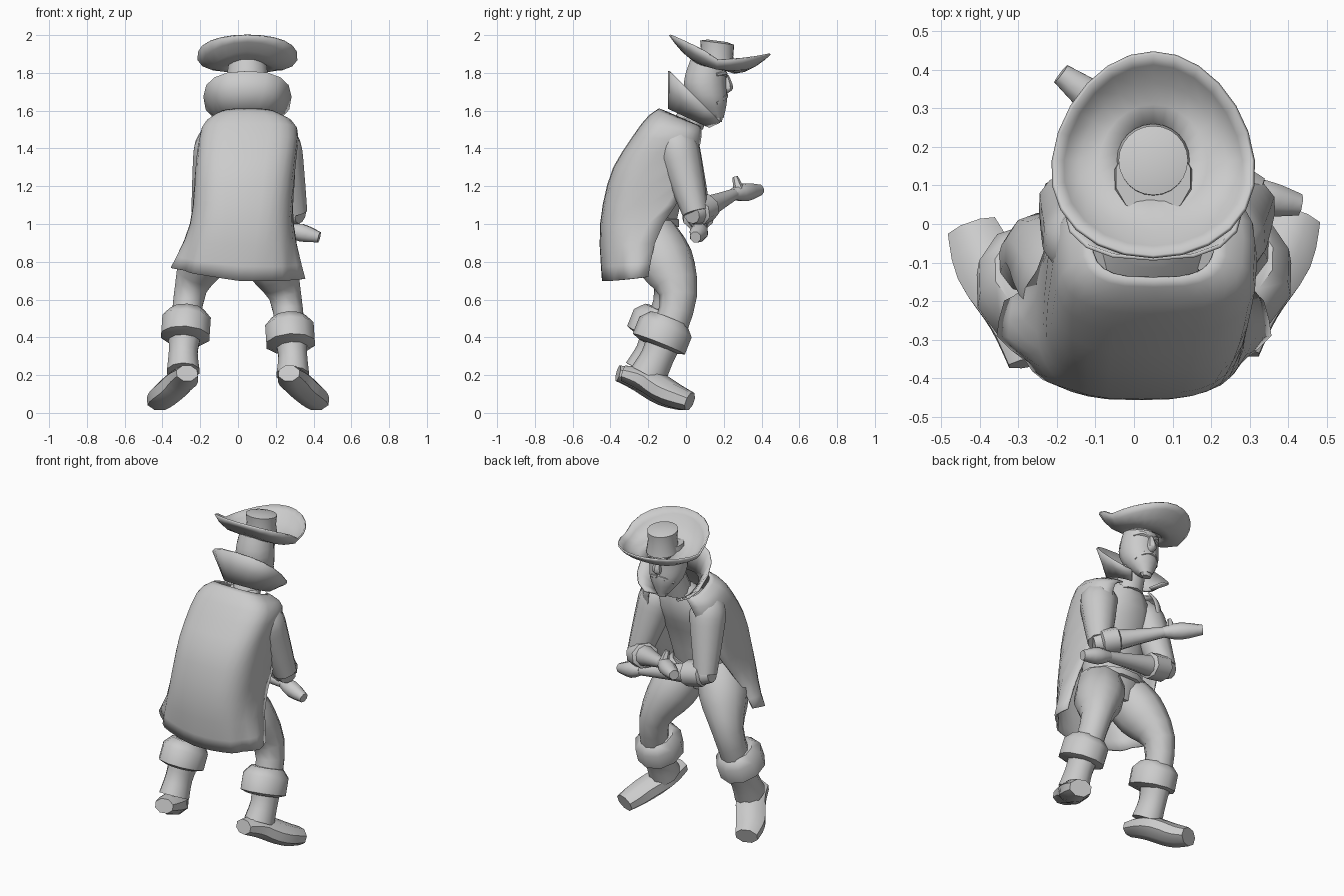
import bpy, bmesh, math
from mathutils import Vector

old = bpy.data.objects.get("Cube")
if old:
    bpy.data.objects.remove(old, do_unlink=True)

grey = bpy.data.materials.new("plain grey")
grey.use_nodes = True
tone = (.6, .6, .6, 1)
grey.diffuse_color = tone
grey.node_tree.nodes["Principled BSDF"].inputs["Base Color"].default_value = tone

UP, FRONT = Vector((0, 0, 1)), Vector((0, 1, 0))
MIDDLE = .05  # the head leans slightly towards the left


def skin(name, rings, closed=True, caps=True, thickness=0):
    """Bridge a list of point rings into one smooth object."""
    bm = bmesh.new()
    rows = [[bm.verts.new(point) for point in ring] for ring in rings]
    count = len(rows[0])
    for lower, upper in zip(rows, rows[1:]):
        for i in range(count if closed else count - 1):
            j = (i + 1) % count
            bm.faces.new((lower[i], lower[j], upper[j], upper[i]))
    if caps:
        bm.faces.new(rows[0][::-1])
        bm.faces.new(rows[-1])
    bmesh.ops.recalc_face_normals(bm, faces=bm.faces)
    mesh = bpy.data.meshes.new(name)
    bm.to_mesh(mesh)
    bm.free()
    mesh.materials.append(grey)
    obj = bpy.data.objects.new(name, mesh)
    bpy.context.collection.objects.link(obj)
    if thickness:
        modifier = obj.modifiers.new("thickness", "SOLIDIFY")
        modifier.thickness, modifier.offset = thickness, 0
    bpy.ops.object.select_all(action="DESELECT")
    obj.select_set(True)
    bpy.context.view_layer.objects.active = obj
    bpy.ops.object.shade_smooth_by_angle(angle=math.radians(50))


def flowing(keys, steps=3):
    """Resample key tuples along a smooth curve through all of them."""
    result = []
    last = len(keys) - 1
    for k in range(last):
        before, after = keys[max(k - 1, 0)], keys[min(k + 2, last)]
        for step in range(steps):
            t = step / steps
            row = []
            for p, a, b, q in zip(before, keys[k], keys[k + 1], after):
                leave, arrive = (b - p) / 2, (q - a) / 2
                bend = t * (t - 1) * (leave * (t - 1) + arrive * t)
                row.append(a + (b - a) * t * t * (3 - 2 * t) + bend)
            result.append(tuple(row))
    return result + [keys[-1]]


def tube(name, keys, ref=None, flat=1, sides=10, steps=3):
    """Loft ellipses along (x, y, z, radius) keys; level rings without ref."""
    stations = flowing(keys, steps)
    points = [Vector(s[:3]) for s in stations]
    rings = []
    for k, point in enumerate(points):
        across, along = Vector((1, 0, 0)), FRONT
        if ref:
            ahead = points[min(k + 1, len(points) - 1)] - points[max(k - 1, 0)]
            across = ahead.cross(ref).normalized()
            along = across.cross(ahead).normalized()
        radius = stations[k][3]
        ring = []
        for i in range(sides):
            a = math.tau * (i + .5) / sides
            ring.append(point + radius * (across * math.cos(a) + along * flat * math.sin(a)))
        rings.append(ring)
    skin(name, rings)


def band(name, start, end, radius, ref=None, flat=1, sides=10, bevel=.1):
    """A folded cuff or belt with bevelled rims between two points."""
    start, end = Vector(start), Vector(end)
    keys = [(*start.lerp(end, t), radius * r)
            for t, r in ((0, .7), (bevel, 1), (.9, 1), (1, .7))]
    tube(name, keys, ref, flat, sides, steps=1)


def boxy(angle, power):
    """A rounded-square direction."""
    c, s = math.cos(angle), math.sin(angle)
    return math.copysign(abs(c) ** power, c), math.copysign(abs(s) ** power, s)


def leg(label, side, back, lift):
    """One trouser leg and boot; the right one stands a little further back."""
    def place(x, y, z, *radius):
        return (side * x, y - back, z + lift, *radius)

    tube(label + "_trouser_leg", [place(.09, -.2, .96, .13), place(.17, -.11, .8, .14),
                                  place(.25, -.04, .62, .09), place(.28, -.1, .4, .08)],
         FRONT, flat=1.1)
    band(label + "_boot_cuff", place(.27, -.09, .5), place(.28, -.15, .35), .135, FRONT, 1.1,
         bevel=.3)
    lift /= 2
    tube(label + "_boot_shaft", [place(.28, -.11, .4, .09), place(.29, -.15, .3, .08),
                                 place(.29, -.2, .2, .09)], FRONT, flat=1.1)
    lift = 0
    tube(label + "_boot_foot", [place(.27, -.33, .21, .06), place(.3, -.2, .17, .09),
                                place(.38, -.08, .1, .09), place(.42, .02, .06, .07)],
         UP, flat=.75, sides=8)


def arm(label, shoulder, elbow, wrist, tip):
    """Sleeve, rolled cuff, forearm and hand strung between four joints."""
    shoulder, elbow, wrist, tip = map(Vector, (shoulder, elbow, wrist, tip))

    def between(a, b, *rows):
        return [(*a.lerp(b, t), radius) for t, radius in rows]

    tube(label + "_sleeve", between(shoulder, elbow, (0, .07), (.2, .11), (.5, .1), (1, .07)), FRONT)
    tube(label + "_forearm", between(elbow, wrist, (-.1, .05), (.1, .07), (.5, .05), (1, .03)), UP)
    band(label + "_cuff", elbow, elbow.lerp(wrist, .3), .085, UP, .9, sides=8)
    tube(label + "_hand", between(wrist, tip, (-.1, .03), (.4, .05), (1, .03)), UP, sides=8)


leg("left", 1, 0, 0)
leg("right", -1, .03, .04)
arm("left", (.21, -.07, 1.5), (.3, .05, 1.06), (-.02, .26, 1.16), (-.19, .39, 1.18))
arm("right", (-.11, -.07, 1.5), (-.18, .06, 1.06), (.27, .08, .97), (.43, .05, .93))
tube("left_thumb", [(-.04, .28, 1.18, .03), (-.05, .26, 1.25, .015)], FRONT, sides=6)

# Shirt, hips and belt
tube("shirt", [(0, -.2, .86, .14), (0, -.2, 1, .19), (.02, -.16, 1.2, .2),
               (.04, -.09, 1.4, .2), (MIDDLE, 0, 1.56, .08)], flat=.8, sides=12)
band("belt", (0, -.2, .98), (0, -.2, 1.03), .21, flat=.8, sides=12)

# Long open coat: centre x, y, z, half width, depth, opening, hem folds
coat_keys = [(0, -.2, .73, .35, .24, 90, .05), (.02, -.2, 1, .27, .25, 80, 0),
             (.04, -.15, 1.3, .26, .23, 40, 0), (.06, -.07, 1.5, .25, .16, 27, 0),
             (MIDDLE, -.03, 1.56, .16, .11, 27, 0)]
coat = []
pleats = 20
for x, y, z, width, depth, opening, fold in flowing(coat_keys):
    ring = []
    for i in range(pleats + 1):
        c, s = boxy(math.radians(90 + opening + (360 - 2 * opening) * i / pleats), .65 + 4 * fold)
        swell = 1 - fold * math.cos(i * math.pi / 2)
        hem = fold * (.6 * s + .4 * abs(c) - .6 * c)
        shoulder_slope = .03 * s * max(0, z - 1.4) / .1
        ring.append((x + width * c * swell, y + depth * s, z + hem - shoulder_slope))
    coat.append(ring)
skin("coat", coat, closed=False, caps=False, thickness=.01)

# Flared standing collar, high behind and pointed in front
collar = []
for flare in (0, .5, 1):
    ring = []
    for i in range(15):
        c, s = boxy(math.radians(115 + 310 * i / 14), .8)
        base = Vector((MIDDLE + .13 * c, .02 + .11 * s, 1.56 - .05 * s))
        rim = Vector((MIDDLE + .23 * c, .05 + .14 * s, 1.67 - .14 * s))
        ring.append(base.lerp(rim, flare))
    collar.append(ring)
skin("collar", collar, closed=False, caps=False, thickness=.01)

# Neck, head and facial features
tube("neck", [(MIDDLE, 0, 1.5, .09), (MIDDLE, .08, 1.7, .07)])
tube("head", [(MIDDLE, .16, 1.56, .04), (MIDDLE, .12, 1.65, .1),
              (MIDDLE, .1, 1.75, .115), (MIDDLE, .12, 1.87, .1)], sides=12)
tube("nose", [(MIDDLE, .21, 1.79, .015), (MIDDLE, .22, 1.72, .03),
              (MIDDLE, .2, 1.69, .015)], sides=6)
tube("beard", [(MIDDLE, .17, 1.54, .03), (MIDDLE, .17, 1.62, .06)], flat=.7, sides=8)
for label, side in (("left", 1), ("right", -1)):
    def feature(name, *rows):
        tube(f"{label}_{name}", [(MIDDLE + side * x, *rest) for x, *rest in rows], UP, sides=6)

    feature("brow", (.01, .21, 1.78, .01), (.05, .2, 1.8, .015), (.09, .16, 1.79, .01))
    feature("moustache", (0, .21, 1.68, .015), (.04, .2, 1.67, .015), (.08, .16, 1.64, .01))

# Hat: tilted crown and wide brim, rolled at the sides and swept up fore and aft
turns = [math.tau * i / 24 for i in range(24)]
hat_y = .165
brim = []
for spread in (0, .3, .6, .85, 1):
    ring = []
    for a in turns:
        c, s = math.cos(a), math.sin(a)
        reach = .16 if s < 0 else .19
        edge = 1.87 + (.13 * abs(s) ** .8 if s < 0 else .03 * s * s)
        bowl = 1.83 - .03 * s - .02 * spread
        roll = spread ** (5 - 3.5 * abs(s))
        ring.append((MIDDLE + c * (.09 + spread * (.17 - .03 * s)),
                     hat_y + s * (.09 + spread * reach),
                     bowl + (edge - bowl) * roll))
    brim.append(ring)
skin("hat_brim", brim, caps=False, thickness=.01)
crown = [[(MIDDLE + r * math.cos(a), hat_y + r * math.sin(a), z - .13 * r * math.sin(a))
          for a in turns] for r, z in ((.095, 1.83), (.085, 1.9), (.09, 1.96), (.05, 1.97))]
skin("hat_crown", crown)
